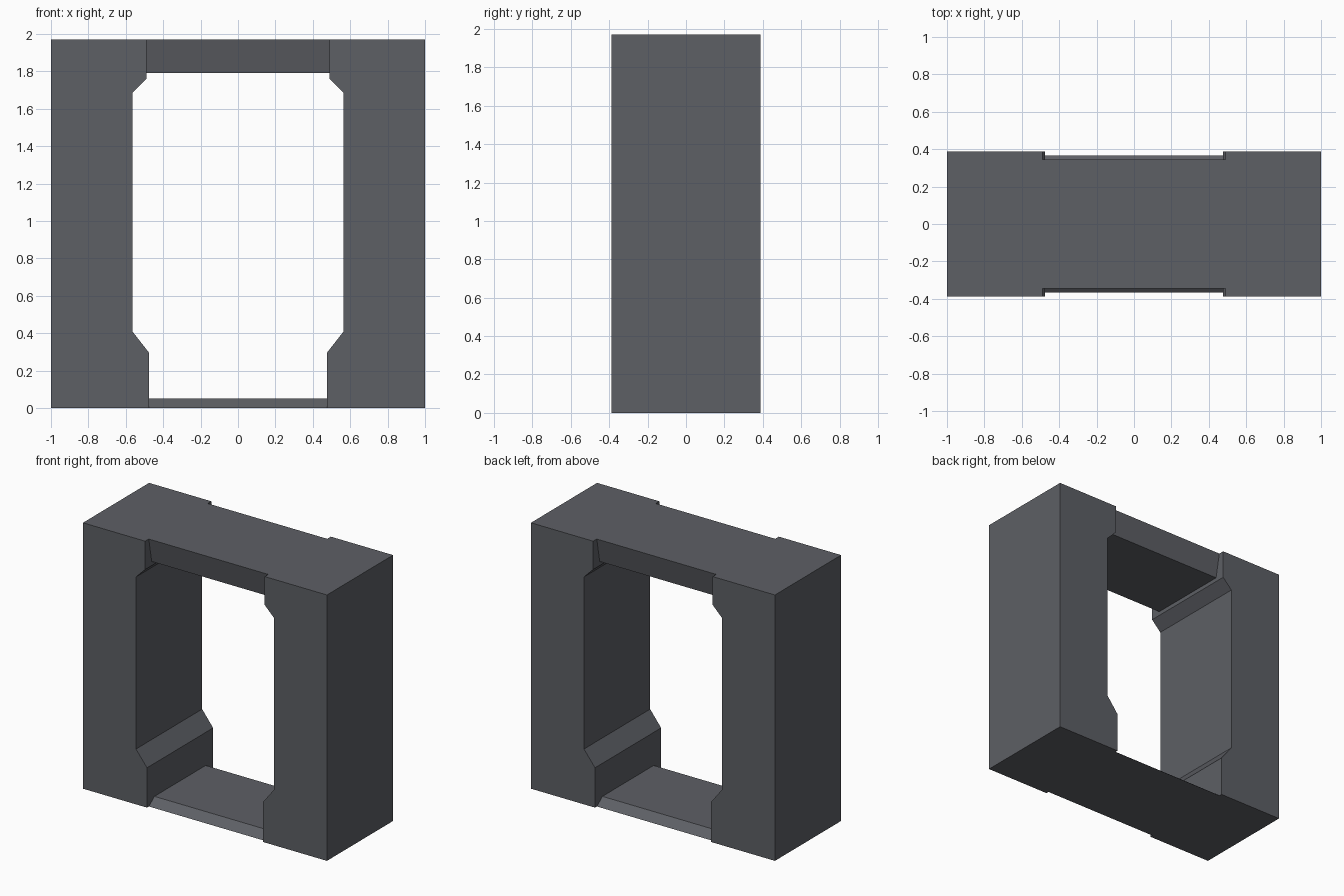
import bpy, bmesh
from mathutils import Vector

if "Cube" in bpy.data.objects:
    bpy.data.objects.remove(bpy.data.objects["Cube"])

stone = bpy.data.materials.new("dark_grey_stone")
stone.diffuse_color = (0.11, 0.115, 0.13, 1)
stone.use_nodes = True
stone.node_tree.nodes["Principled BSDF"].inputs["Base Color"].default_value = stone.diffuse_color


def prism(name, points, direction):
    """Extrude a closed 3D outline along a direction into a solid."""
    bm = bmesh.new()
    face = bm.faces.new([bm.verts.new(p) for p in points])
    ext = bmesh.ops.extrude_face_region(bm, geom=[face], use_keep_orig=True)
    verts = [g for g in ext["geom"] if isinstance(g, bmesh.types.BMVert)]
    bmesh.ops.translate(bm, verts=verts, vec=Vector(direction))
    bmesh.ops.recalc_face_normals(bm, faces=bm.faces)
    mesh = bpy.data.meshes.new(name)
    bm.to_mesh(mesh)
    bm.free()
    mesh.materials.append(stone)
    obj = bpy.data.objects.new(name, mesh)
    bpy.context.collection.objects.link(obj)
    return obj


H, D = 1.97, 0.387

# Side posts with chamfered top and bottom shoulders
post = [(1, 0), (1, H), (0.49, H), (0.49, 1.76), (0.565, 1.685),
        (0.565, 0.41), (0.475, 0.295), (0.475, 0)]
for side, label in ((-1, "left_post"), (1, "right_post")):
    prism(label, [(side * x, -D, z) for x, z in post], (0, 2 * D, 0))


def beam(name, half_x, y_low, z_low, y_high, z_high):
    """Cross beam with sloping front and back faces."""
    pts = [(-y_low, z_low), (y_low, z_low), (y_high, z_high), (-y_high, z_high)]
    prism(name, [(-half_x, y, z) for y, z in pts], (2 * half_x, 0, 0))


# Lintel tapers downwards, threshold tapers upwards
beam("lintel", 0.49, 0.31, 1.79, 0.345, H)
beam("threshold", 0.475, 0.365, 0, 0.30, 0.05)
